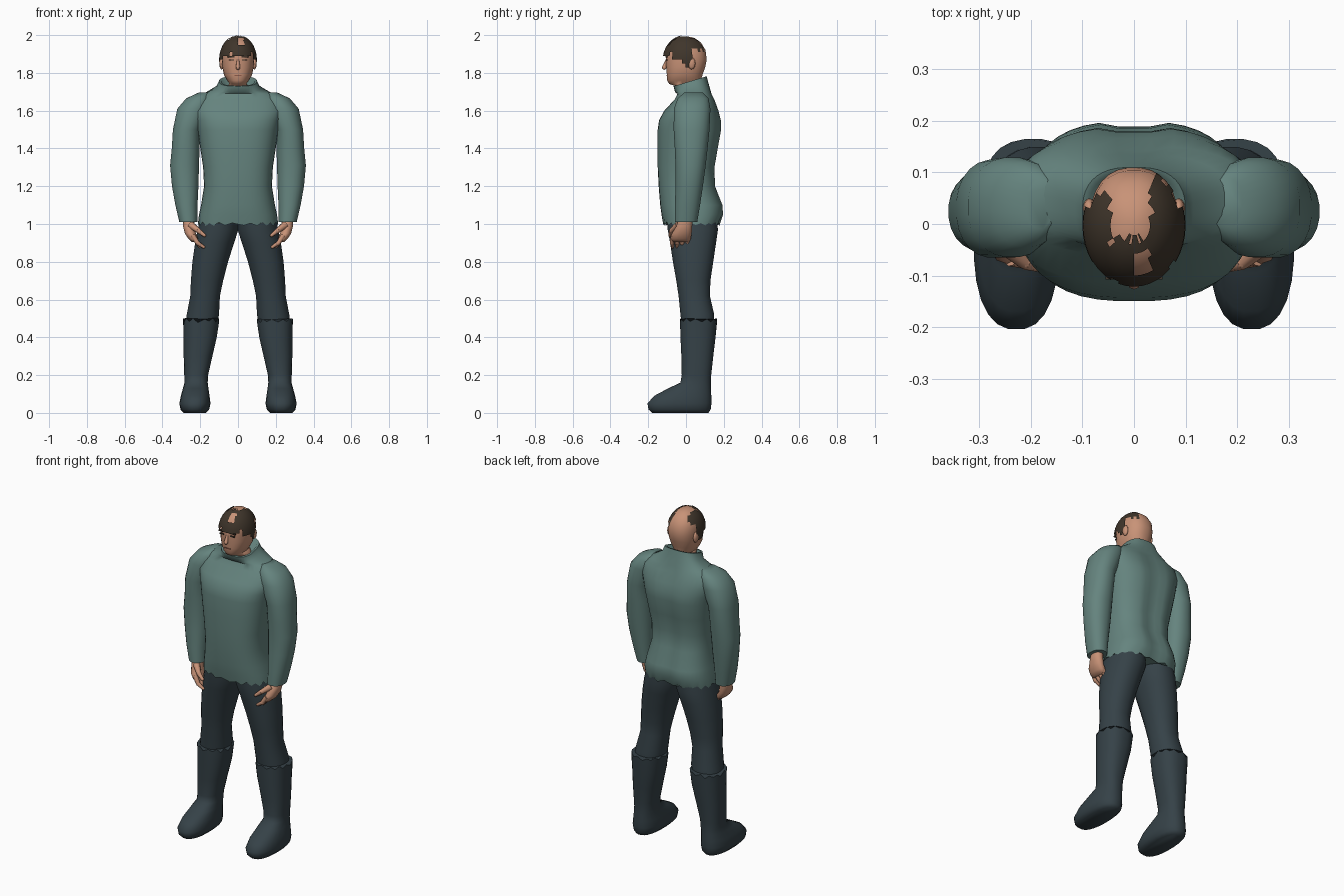
import bpy, bmesh, math, random
from mathutils import Vector, Matrix

random.seed(4)
if "Cube" in bpy.data.objects:
    bpy.data.objects.remove(bpy.data.objects["Cube"], do_unlink=True)


def material(name, colour):
    mat = bpy.data.materials.new(name)
    mat.use_nodes = True
    mat.diffuse_color = (*colour, 1)
    for node in mat.node_tree.nodes:
        if node.type == "BSDF_PRINCIPLED":
            node.inputs["Base Color"].default_value = (*colour, 1)
    return mat


SHIRT = material("sweater green", (.13, .23, .21))
DARK = material("trouser slate", (.036, .054, .064))
SKIN = material("skin", (.58, .29, .185))
HAIR = material("dark brown hair", (.05, .036, .024))
LIPS = material("lip brown", (.27, .1, .065))


def finish(name, bm, mat, angle=60):
    """Turn a bmesh into a smooth-shaded object."""
    bmesh.ops.recalc_face_normals(bm, faces=bm.faces)
    mesh = bpy.data.meshes.new(name)
    bm.to_mesh(mesh)
    bm.free()
    mesh.materials.append(mat)
    mesh.shade_smooth()
    mesh.set_sharp_from_angle(angle=math.radians(angle))
    obj = bpy.data.objects.new(name, mesh)
    bpy.context.collection.objects.link(obj)
    return obj


def loft(name, rows, mat, side=1, power=2.2, segs=24, jag=None, shape=None):
    """Skin stacked rounded sections given as (z, x0, x1, y0, y1)."""
    bm = bmesh.new()
    rings = []
    for k, (z, x0, x1, y0, y1) in enumerate(rows):
        ring = []
        for i in range(segs):
            a = math.tau * (i + .5) / segs
            c, s = math.cos(a), math.sin(a)
            e = 2 / power
            x = (x0 + x1) / 2 + (x1 - x0) / 2 * math.copysign(abs(c) ** e, c)
            y = (y0 + y1) / 2 + (y1 - y0) / 2 * math.copysign(abs(s) ** e, s)
            p = Vector((x * side, y, z))
            if k == jag:
                p.z += (.012 if i % 2 else -.012) * random.uniform(.3, 1)
            if shape:
                p = shape(p)
            ring.append(bm.verts.new(p))
        rings.append(ring)
    for a, b in zip(rings, rings[1:]):
        for i in range(segs):
            j = (i + 1) % segs
            bm.faces.new((a[i], a[j], b[j], b[i]))
    bm.faces.new(rings[0])
    bm.faces.new(rings[-1])
    return finish(name, bm, mat)


def add_taper(bm, start, end, r1, r2):
    """Add a tapered rod with a rounded tip."""
    start, end = Vector(start), Vector(end)
    d = end - start
    turn = d.to_track_quat("Z", "Y").to_matrix().to_4x4()
    place = Matrix.Translation((start + end) / 2) @ turn
    bmesh.ops.create_cone(bm, cap_ends=True, segments=8, radius1=r1,
                          radius2=r2, depth=d.length, matrix=place)
    bmesh.ops.create_uvsphere(bm, u_segments=8, v_segments=6, radius=r2,
                              matrix=Matrix.Translation(end))


def blob(name, centre, radii, mat, segs=16, rule=None):
    """Ellipsoid, optionally keeping only the faces that pass a rule."""
    bm = bmesh.new()
    place = Matrix.Translation(centre) @ Matrix.Diagonal((*radii, 1))
    bmesh.ops.create_uvsphere(bm, u_segments=segs, v_segments=segs // 2,
                              radius=1, matrix=place)
    if rule:
        gone = [f for f in bm.faces if not rule(f.calc_center_median())]
        bmesh.ops.delete(bm, geom=gone, context="FACES")
    return finish(name, bm, mat)


def plate(name, centre, size, mat):
    bm = bmesh.new()
    bmesh.ops.create_cube(bm, size=1, matrix=Matrix.Translation(centre)
                          @ Matrix.Diagonal((*size, 1)))
    return finish(name, bm, mat, 30)


def mirrored(rows):
    return [(z, -w, w, y0, y1) for z, w, y0, y1 in rows]


# Sweater body with spine groove and tilted collar
def sweater_shape(p):
    if p.y > .05 and p.z < 1.68:
        p.y -= .022 * math.exp(-(p.x / .035) ** 2)
    if p.z > 1.7:
        p.z += .3 * (p.y - .02)
    return p


loft("sweater", mirrored([
    (1.0, .212, -.12, .18), (1.05, .207, -.13, .2), (1.1, .196, -.137, .197),
    (1.2, .18, -.145, .158), (1.3, .185, -.15, .155), (1.4, .2, -.15, .172),
    (1.5, .215, -.15, .19), (1.55, .225, -.143, .188), (1.6, .24, -.115, .175),
    (1.66, .23, -.06, .152), (1.69, .185, -.045, .135), (1.72, .115, -.058, .118),
    (1.755, .1, -.066, .11), (1.755, .088, -.056, .1), (1.72, .065, -.045, .085),
]), SHIRT, power=2.6, segs=40, jag=0, shape=sweater_shape)

# Arms, legs, boots and hands
SLEEVE = [
    (1.695, .15, .21, -.01, .09), (1.665, .14, .275, -.045, .12),
    (1.61, .15, .322, -.065, .13), (1.5, .198, .345, -.066, .125),
    (1.4, .203, .351, -.06, .115), (1.31, .206, .36, -.056, .105),
    (1.2, .209, .35, -.055, .09), (1.1, .214, .332, -.06, .075),
    (1.01, .215, .311, -.06, .06),
]
LEG = [
    (1.07, .0, .19, -.1, .16), (.97, -.003, .214, -.098, .17),
    (.9, .02, .228, -.085, .16), (.8, .052, .242, -.07, .145),
    (.7, .078, .25, -.052, .13), (.62, .095, .253, -.04, .127),
    (.52, .1, .272, -.03, .15), (.45, .112, .28, -.022, .148),
]
BOOT = [
    (.49, .1, .291, -.032, .165), (.4, .112, .288, -.03, .157),
    (.3, .135, .288, -.025, .145), (.2, .158, .285, -.023, .134),
    (.16, .16, .284, -.03, .132), (.13, .156, .292, -.095, .133),
    (.09, .15, .303, -.17, .135), (.05, .145, .311, -.205, .136),
    (.018, .152, .305, -.2, .132), (0, .17, .288, -.18, .12),
]
PALM = [
    (1.04, .232, .292, -.035, .035), (.99, .23, .292, -.05, .033),
    (.95, .222, .282, -.075, .03), (.92, .21, .262, -.08, .025),
    (.905, .21, .245, -.07, .015),
]
for label, side in (("left", 1), ("right", -1)):
    loft(label + "_sleeve", SLEEVE, SHIRT, side)
    loft(label + "_trouser_leg", LEG, DARK, side)
    loft(label + "_boot", BOOT, DARK, side, power=2.4, jag=0)
    loft(label + "_palm", PALM, SKIN, side, segs=14)
    bm = bmesh.new()
    for i in range(4):
        y = -.068 + i * .027
        drop = .87 + .008 * abs(i - 1)
        add_taper(bm, (side * .24, y, .94), (side * .215, y - .006, .9), .014, .012)
        add_taper(bm, (side * .215, y - .006, .9),
                  (side * (.182 + .008 * i), y - .004, drop), .012, .008)
    add_taper(bm, (side * .25, -.04, .995), (side * .21, -.075, .965), .02, .014)
    add_taper(bm, (side * .21, -.075, .965), (side * .178, -.085, .94), .014, .009)
    finish(label + "_fingers", bm, SKIN)
    # Face details on this side
    blob(label + "_ear", (side * .087, .03, 1.85), (.012, .02, .032), SKIN, 12)
    plate(label + "_eye", (side * .035, -.102, 1.868), (.026, .009, .007), HAIR)
    plate(label + "_eyebrow", (side * .037, -.103, 1.885), (.036, .009, .007), HAIR)

# Neck and head
loft("head", mirrored([
    (1.66, .06, -.03, .085), (1.728, .06, -.05, .078), (1.742, .045, -.09, .078),
    (1.76, .058, -.1, .08), (1.79, .075, -.102, .088), (1.83, .083, -.105, .102),
    (1.87, .086, -.106, .11), (1.92, .085, -.105, .104), (1.96, .067, -.082, .08),
    (1.985, .038, -.048, .046), (1.992, .01, -.015, .012),
]), SKIN, power=2.3, segs=28)
bm = bmesh.new()
add_taper(bm, (0, -.1, 1.872), (0, -.115, 1.828), .006, .012)
finish("nose", bm, SKIN)
plate("mouth", (0, -.1, 1.787), (.036, .009, .006), LIPS)


# Patchy hair: fringe, sideburns, bare crown and bare nape
def hair_rule(c):
    x, y, z = c
    ragged = random.uniform(-.008, .008)
    if y > .035 and z < 1.925 + ragged:
        return False
    if -.045 < x < .033 and y > -.03 + ragged:
        return False
    if x < 0 and y > .055 + ragged:
        return False
    if 0 < x < .03 and -.095 < y < -.055 and z > 1.95:
        return False
    if y < -.07:
        return z > 1.895 + ragged
    if y < -.03:
        return z > 1.865 + ragged
    return z > 1.84 + ragged


blob("hair", (0, -.003, 1.87), (.1, .12, .13), HAIR, 40, hair_rule)
